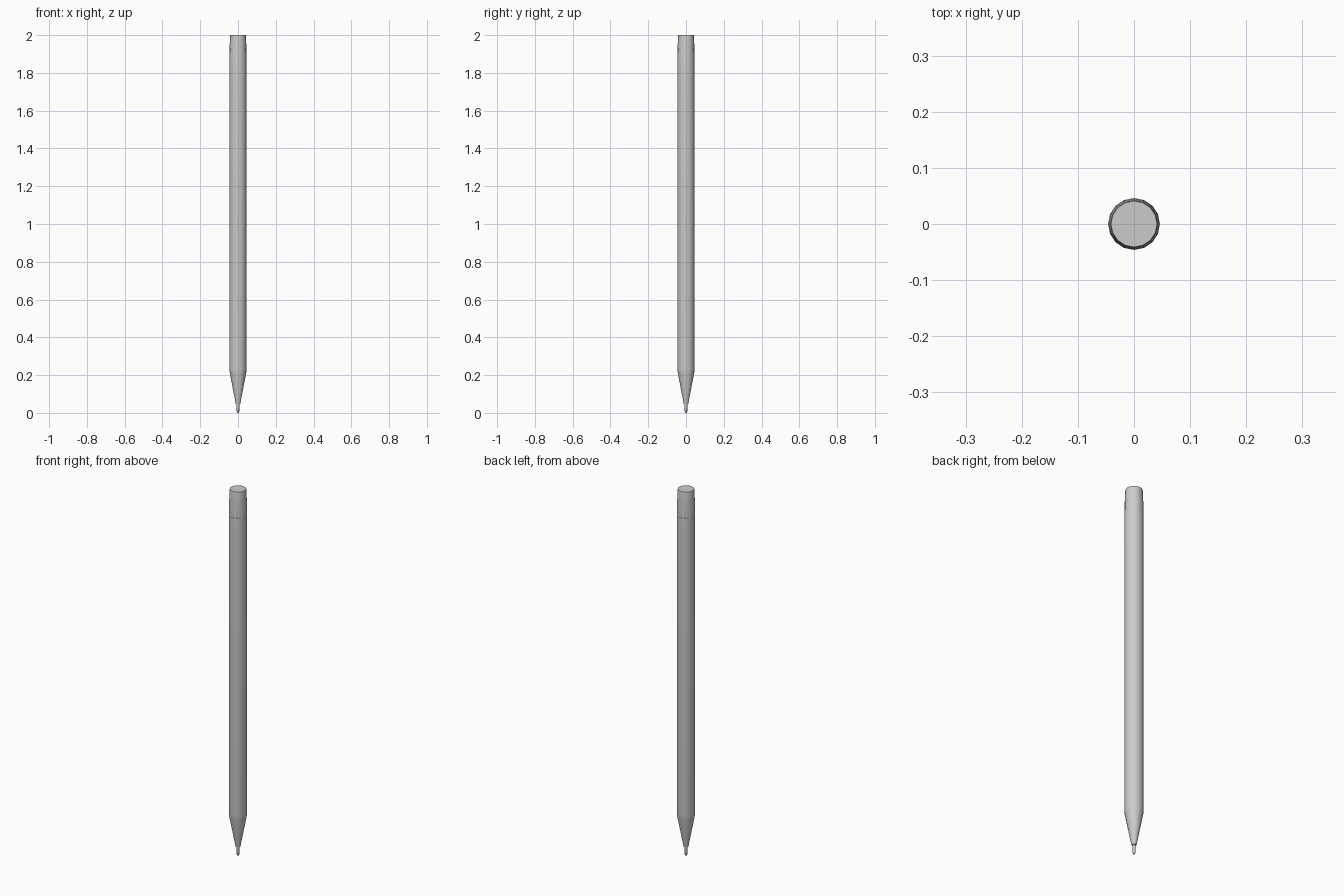
import bpy, bmesh, math

if "Cube" in bpy.data.objects:
    bpy.data.objects.remove(bpy.data.objects["Cube"])

SIDES = 16

def lathe(name, profile):
    """Spin a (radius, z) profile round z and cap both ends."""
    bm = bmesh.new()
    rings = []
    for r, z in profile:
        rings.append([bm.verts.new((r * math.cos(2 * math.pi * i / SIDES),
                                    r * math.sin(2 * math.pi * i / SIDES), z))
                      for i in range(SIDES)])
    for a, b in zip(rings, rings[1:]):
        for i in range(SIDES):
            j = (i + 1) % SIDES
            bm.faces.new((a[i], a[j], b[j], b[i]))
    bm.faces.new(rings[0][::-1])
    bm.faces.new(rings[-1])
    mesh = bpy.data.meshes.new(name)
    bm.to_mesh(mesh)
    bm.free()
    ob = bpy.data.objects.new(name, mesh)
    bpy.context.collection.objects.link(ob)
    bpy.ops.object.select_all(action='DESELECT')
    ob.select_set(True)
    bpy.context.view_layer.objects.active = ob
    bpy.ops.object.shade_smooth_by_angle(angle=math.radians(30))
    return ob

# Barrel with its tapered front end
lathe("barrel", [(0.012, 0.048), (0.044, 0.215), (0.0463, 0.235),
                 (0.0463, 1.86)])

# End cap, slightly tapered with a softened rim
lathe("end_cap", [(0.0458, 1.86), (0.0445, 1.93), (0.0425, 1.99), (0.041, 2.0)])

# Fine writing tip
lathe("tip", [(0.004, 0.0), (0.0065, 0.006), (0.0085, 0.05)])
